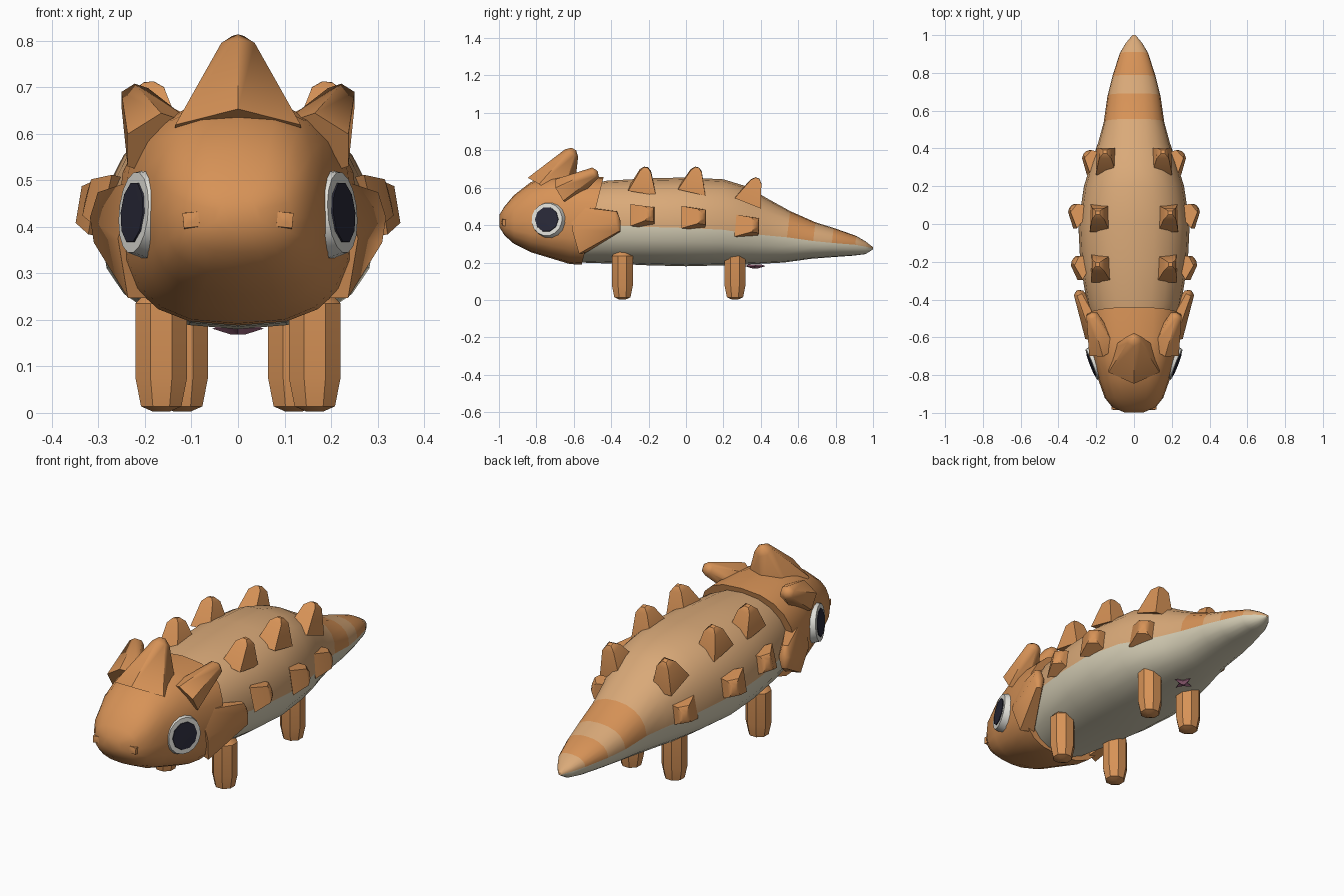
import bpy, bmesh, math
from mathutils import Vector

cube = bpy.data.objects.get("Cube")
if cube:
    bpy.data.objects.remove(cube, do_unlink=True)


def material(name, rgb):
    m = bpy.data.materials.new(name)
    m.use_nodes = True
    m.diffuse_color = (*rgb, 1)
    m.node_tree.nodes["Principled BSDF"].inputs["Base Color"].default_value = (*rgb, 1)
    return m


ORANGE = material("orange", (0.68, 0.29, 0.095))
TAN = material("tan", (0.70, 0.40, 0.19))
CREAM = material("cream", (0.66, 0.61, 0.46))
WHITE = material("eye white", (0.76, 0.75, 0.70))
DARK = material("pupil dark", (0.022, 0.022, 0.04))
MAUVE = material("mauve", (0.33, 0.13, 0.21))


def loft(name, rings, mats, rule=None, mirror=False, angle=40):
    """Skin a list of point rings, cap both ends; rule(ring, segment) picks the material."""
    bm = bmesh.new()
    vr = [[bm.verts.new(p) for p in r] for r in rings]
    n = len(rings[0])
    for i in range(len(vr) - 1):
        for j in range(n):
            k = (j + 1) % n
            f = bm.faces.new((vr[i][j], vr[i][k], vr[i + 1][k], vr[i + 1][j]))
            f.material_index = rule(i, j) if rule else 0
    bm.faces.new(vr[0])
    bm.faces.new(vr[-1])
    bmesh.ops.recalc_face_normals(bm, faces=bm.faces)
    me = bpy.data.meshes.new(name)
    bm.to_mesh(me)
    bm.free()
    ob = bpy.data.objects.new(name, me)
    bpy.context.collection.objects.link(ob)
    for m in mats:
        me.materials.append(m)
    if mirror:
        ob.modifiers.new("Mirror", "MIRROR")
    bpy.ops.object.select_all(action="DESELECT")
    ob.select_set(True)
    bpy.context.view_layer.objects.active = ob
    bpy.ops.object.shade_smooth_by_angle(angle=math.radians(angle))
    return ob


def section(y, hw, zb, zm, zt, shear=0, power=2.3, n=20):
    """Rounded cross-section with its own widest height zm."""
    pts = []
    for j in range(n):
        a = 2 * math.pi * j / n
        c, s = math.cos(a), math.sin(a)
        x = math.copysign(abs(c) ** (2 / power), c) * hw
        z = zm + math.copysign(abs(s) ** (2 / power), s) * ((zt - zm) if s > 0 else (zm - zb))
        pts.append(Vector((x, y + shear * (z - zm), z)))
    return pts


def spike(name, base, tip, size0, size1, side, n=4, dome=0.01, mat=ORANGE, mirror=True, angle=40):
    """Tapered peg from base to tip; sizes are half extents along side and across it."""
    base, tip = Vector(base), Vector(tip)
    w = (tip - base).normalized()
    u = Vector(side)
    u = (u - w * u.dot(w)).normalized()
    v = w.cross(u)
    k = 1 / math.cos(math.pi / n)

    def ring(c, a, b):
        t = [2 * math.pi * (j + 0.5) / n for j in range(n)]
        return [c + u * math.cos(q) * a * k + v * math.sin(q) * b * k for q in t]
    rings = [ring(base, *size0), ring(tip, *size1),
             ring(tip + w * dome, size1[0] * 0.35, size1[1] * 0.35)]
    return loft(name, rings, [mat], mirror=mirror, angle=angle)


# Body and tail: tan back, cream belly, orange tail bands
body = [(-.57, .20, .20, .38, .61), (-.42, .25, .195, .40, .638), (-.2, .285, .185, .39, .65),
        (0, .295, .18, .385, .655), (.2, .265, .185, .375, .645), (.33, .225, .19, .355, .605),
        (.43, .19, .195, .345, .545), (.54, .16, .20, .335, .475), (.68, .14, .22, .315, .415),
        (.78, .115, .228, .305, .385), (.905, .075, .237, .295, .342), (.96, .042, .245, .285, .313),
        (1.0, .008, .27, .275, .282)]
loft("body", [section(*r, shear=.12 if 7 <= i <= 10 else 0) for i, r in enumerate(body)],
     [TAN, ORANGE, CREAM],
     lambda i, j: 2 if j >= 10 else (1 if i in (7, 9) else 0), angle=50)

# Head, with its rear edge sloping forward at the throat
head = [(-.998, .05, .39, .425, .455, 0), (-.97, .115, .345, .42, .50, 0),
        (-.92, .155, .30, .42, .56, 0), (-.83, .187, .255, .42, .63, 0),
        (-.72, .216, .222, .42, .665, 0), (-.61, .245, .192, .42, .668, .05),
        (-.5, .258, .188, .42, .657, .25)]
loft("head", [section(*r, power=2.6) for r in head], [ORANGE], angle=50)

# Crest, horns and cheek frills
spike("head_crest", (0, -.725, .585), (0, -.612, .785), (.135, .12), (.036, .035), (1, 0, 0),
      n=6, dome=.025, mirror=False, angle=50)
spike("head_horn", (.165, -.66, .575), (.222, -.485, .68), (.075, .07), (.03, .028), (1, 0, 0),
      n=6, dome=.012, angle=50)
spike("cheek_frill", (.195, -.58, .375), (.293, -.365, .42), (.13, .06), (.055, .024), (0, 0, 1),
      n=6, dome=.012, angle=50)

# Two rows of back spikes on each side
upper = [((.172, -.235, .58), (.19, -.217, .69)), ((.178, .03, .58), (.19, .055, .69)),
         ((.145, .33, .52), (.152, .375, .633))]
lower = [((.25, -.23, .445), (.312, -.195, .46)), ((.265, .035, .435), (.325, .085, .445)),
         ((.19, .315, .39), (.25, .37, .40))]
for i, (b, t) in enumerate(upper):
    spike(f"upper_spike_{i + 1}", b, t, (.075, .055), (.03, .032), (0, 1, 0), dome=.02)
for i, (b, t) in enumerate(lower):
    spike(f"lower_spike_{i + 1}", b, t, (.075, .06), (.028, .04), (0, 1, 0), dome=.012)

# Eyes: domed white disc with a thin pupil plate
normal = Vector((.93, -.36, .08)).normalized()
eye = Vector((.219, -.742, .43))
spike("eye_white", eye - normal * .035, eye + normal * .006, (.097, .097), (.086, .086),
      (0, 0, 1), n=16, dome=.002, mat=WHITE)
spike("pupil", eye + normal * .003, eye + normal * .010, (.065, .065), (.063, .063),
      (0, 0, 1), n=10, dome=.001, mat=DARK)

# Nostrils
spike("nostril", (.098, -.94, .413), (.101, -.982, .415), (.02, .02), (.016, .017), (0.1, 0, 1), dome=.003)

# Legs
for name, x, y in (("front_leg", .165, -.34), ("back_leg", .12, .262)):
    rings = []
    for z, r in ((0.003, .02), (.014, .047), (.075, .06), (.235, .06), (.275, .02)):
        rings.append([Vector((x + r * math.cos(a), y + r * math.sin(a), z))
                      for a in (math.pi * (j + .5) / 4 for j in range(8))])
    loft(name, rings, [ORANGE], mirror=True)

# Small four-pointed star under the belly
star = []
for z, s in ((.19, .6), (.181, 1), (.168, .25)):
    star.append([Vector(((.055 if j % 2 == 0 else .02) * s * math.cos(j * math.pi / 4),
                         .37 + (.055 if j % 2 == 0 else .02) * s * math.sin(j * math.pi / 4), z))
                 for j in range(8)])
loft("belly_star", star, [MAUVE])
